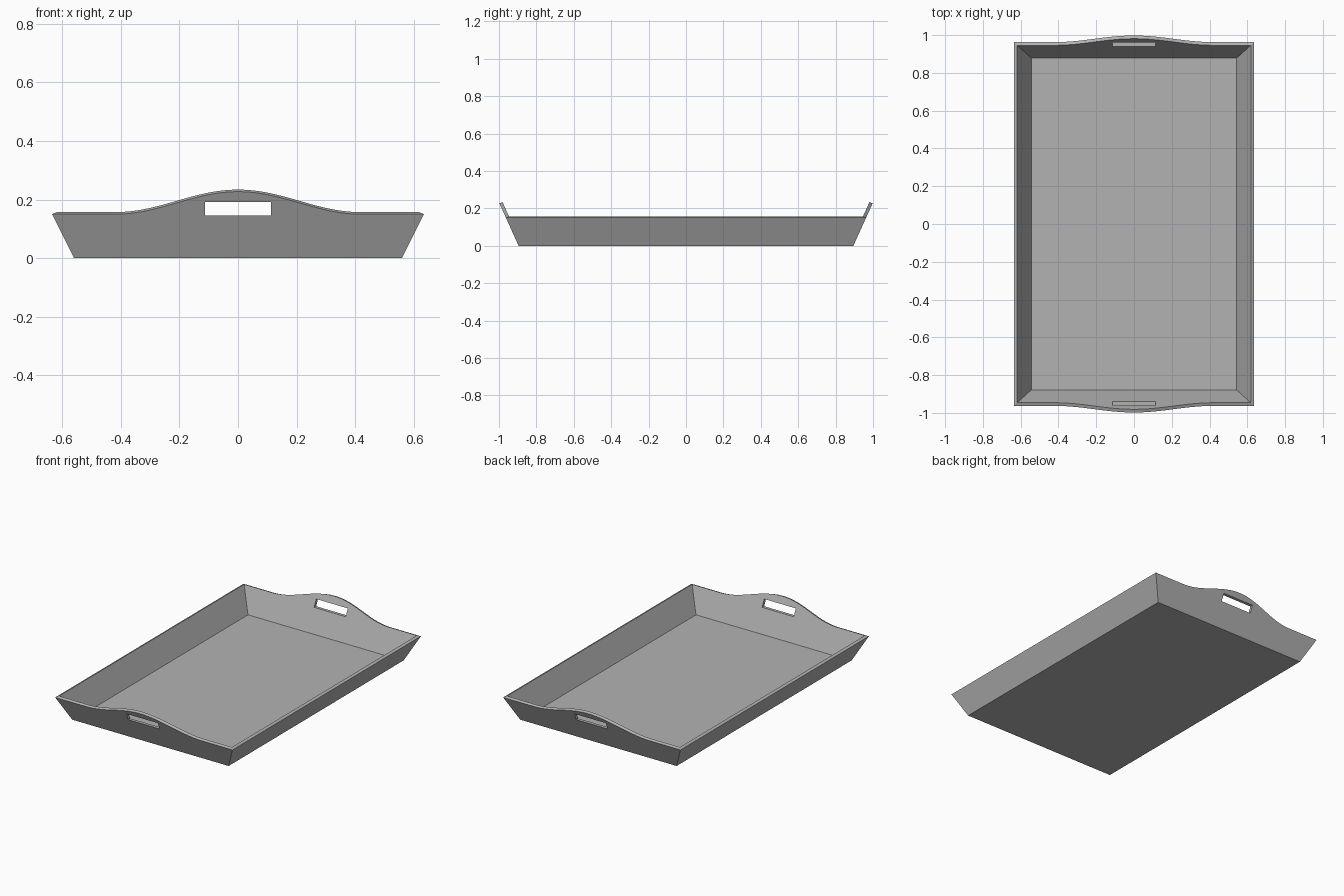
import bpy, bmesh, math

if "Cube" in bpy.data.objects:
    bpy.data.objects.remove(bpy.data.objects["Cube"], do_unlink=True)

BASE_X, BASE_Y = 0.56, 0.895      # outer footprint, half sizes
LEAN_X, LEAN_Y = 0.50, 0.453      # outward lean per unit of height
RIM, RISE, BELL = 0.15, 0.077, 0.42
THICK, LIFT = 0.02, 0.007         # wall thickness and tilt of the rim
SLOT_X, SLOT_LOW, SLOT_HIGH = 0.113, 0.145, 0.191

grey = bpy.data.materials.new("tray grey")
grey.use_nodes = True
colour = (0.45, 0.45, 0.45, 1)
grey.diffuse_color = colour
grey.node_tree.nodes["Principled BSDF"].inputs["Base Color"].default_value = colour


def finish(name, bm, smooth=False):
    bmesh.ops.recalc_face_normals(bm, faces=bm.faces)
    mesh = bpy.data.meshes.new(name)
    bm.to_mesh(mesh)
    bm.free()
    mesh.materials.append(grey)
    obj = bpy.data.objects.new(name, mesh)
    bpy.context.collection.objects.link(obj)
    if smooth:
        bpy.ops.object.select_all(action="DESELECT")
        obj.select_set(True)
        bpy.context.view_layer.objects.active = obj
        bpy.ops.object.shade_smooth_by_angle(angle=math.radians(25))
    return obj


def rim_height(x):
    """Bell-shaped rise over the handle, flat towards the corners."""
    if abs(x) >= BELL:
        return RIM
    return RIM + RISE * (0.5 + 0.5 * math.cos(math.pi * x / BELL))


def end_panel(name, sign):
    """Leaning end wall with a raised grip and a rectangular hand slot."""
    bm = bmesh.new()
    steps = 14
    side = [SLOT_X + (BELL - SLOT_X) * i / steps for i in range(steps + 1)]
    mid = [-SLOT_X + 2 * SLOT_X * i / 12 for i in range(1, 12)]
    xs = [-x for x in reversed(side)] + mid + side
    columns = [None] + xs + [None]          # None marks a mitred corner
    skins = []
    for inset, lift in ((0, 0), (THICK, LIFT)):
        grid = []
        for c, x in enumerate(columns):
            top = rim_height(x if x is not None else BASE_X) + lift
            high = SLOT_HIGH if x is not None and abs(x) < SLOT_X + 0.001 \
                else min(SLOT_HIGH, (SLOT_LOW + top) / 2)
            col = []
            for z in (0, SLOT_LOW, high, top):
                px = x
                if x is None:
                    px = (BASE_X - inset + LEAN_X * z) * (-1 if c == 0 else 1)
                col.append(bm.verts.new((px, sign * (BASE_Y - inset + LEAN_Y * z), z)))
            grid.append(col)
        skins.append(grid)
    partner = {a: b for ca, cb in zip(*skins) for a, b in zip(ca, cb)}
    for grid in skins:
        for c in range(len(columns) - 1):
            a, b = columns[c], columns[c + 1]
            in_slot = a is not None and b is not None and abs(a + b) / 2 < SLOT_X
            for r in range(3):
                if not (in_slot and r == 1):
                    bm.faces.new((grid[c][r], grid[c + 1][r],
                                  grid[c + 1][r + 1], grid[c][r + 1]))
    # Join both skins along the outline and around the slot
    for e in [e for e in bm.edges if e.is_boundary and e.verts[0] in partner]:
        a, b = e.verts
        bm.faces.new((a, b, partner[b], partner[a]))
    finish(name, bm, smooth=True)


def side_panel(name, sign):
    """Straight leaning wall, mitred into both ends."""
    bm = bmesh.new()
    rings = []
    for s in (-1, 1):
        ring = []
        for inset, z in ((0, 0), (0, RIM), (THICK, RIM + LIFT), (THICK, 0)):
            ring.append(bm.verts.new((sign * (BASE_X - inset + LEAN_X * z),
                                      s * (BASE_Y - inset + LEAN_Y * z), z)))
        rings.append(ring)
        bm.faces.new(ring)
    for i in range(4):
        j = (i + 1) % 4
        bm.faces.new((rings[0][i], rings[0][j], rings[1][j], rings[1][i]))
    finish(name, bm)


def floor_panel():
    bm = bmesh.new()
    bmesh.ops.create_cube(bm, size=1)
    for v in bm.verts:
        z = 0.006 if v.co.z > 0 else 0
        v.co = (math.copysign(BASE_X - THICK + LEAN_X * z, v.co.x),
                math.copysign(BASE_Y - THICK + LEAN_Y * z, v.co.y), z)
    finish("tray_floor", bm)


floor_panel()
end_panel("front_handle_wall", -1)
end_panel("back_handle_wall", 1)
side_panel("left_wall", 1)
side_panel("right_wall", -1)
